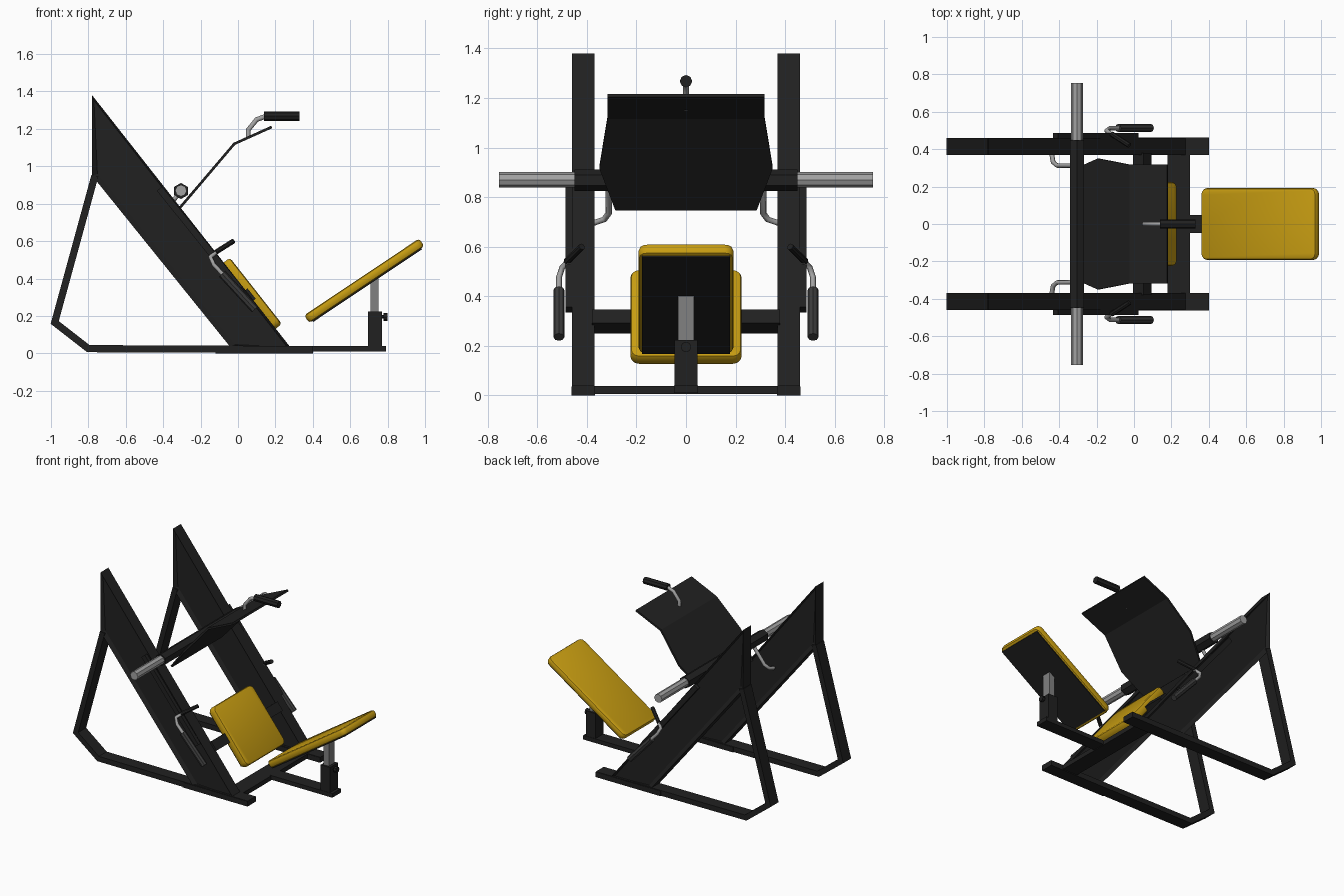
import bpy, bmesh, math
from mathutils import Vector, Matrix

if "Cube" in bpy.data.objects:
    bpy.data.objects.remove(bpy.data.objects["Cube"], do_unlink=True)


def material(name, rgb):
    m = bpy.data.materials.new(name)
    m.use_nodes = True
    m.diffuse_color = (*rgb, 1)
    m.node_tree.nodes["Principled BSDF"].inputs["Base Color"].default_value = (*rgb, 1)
    return m


BLACK = material("black_paint", (0.015, 0.015, 0.015))
YELLOW = material("yellow_vinyl", (0.58, 0.34, 0.006))
STEEL = material("bright_steel", (0.36, 0.36, 0.36))
GREY = material("grey_steel", (0.22, 0.22, 0.22))
GRIP = material("dark_grey_rubber", (0.045, 0.045, 0.045))


def finish(name, bm, mat):
    bmesh.ops.recalc_face_normals(bm, faces=bm.faces)
    me = bpy.data.meshes.new(name)
    bm.to_mesh(me)
    bm.free()
    me.materials.append(mat)
    ob = bpy.data.objects.new(name, me)
    bpy.context.collection.objects.link(ob)
    return ob


def prism(name, pts, y0, y1, mat, recess=0):
    """Extrude an x-z outline between two y values, optionally recessing both sides."""
    bm = bmesh.new()
    face = bm.faces.new([bm.verts.new((x, y0, z)) for x, z in pts])
    ext = bmesh.ops.extrude_face_region(bm, geom=[face])
    bmesh.ops.translate(bm, vec=(0, y1 - y0, 0),
                        verts=[g for g in ext["geom"] if isinstance(g, bmesh.types.BMVert)])
    bmesh.ops.recalc_face_normals(bm, faces=bm.faces)
    if recess:
        sides = [f for f in bm.faces if abs(f.normal.y) > 0.9]
        bmesh.ops.inset_individual(bm, faces=sides, thickness=0.03, depth=-recess)
    return finish(name, bm, mat)


def band(name, path, width, y0, y1, mat):
    """Flat bar following an x-z path with mitred corners."""
    p = [Vector(q) for q in path]
    left, right = [], []
    for i, q in enumerate(p):
        a = (q - p[i - 1]).normalized() if i else (p[1] - q).normalized()
        b = (p[i + 1] - q).normalized() if i < len(p) - 1 else a
        na, nb = Vector((-a.y, a.x)), Vector((-b.y, b.x))
        n = (na + nb).normalized()
        off = n * (width / 2 / n.dot(na))
        left.append(q + off)
        right.append(q - off)
    return prism(name, left + right[::-1], y0, y1, mat)


def box(name, centre, size, mat, tilt=0):
    bm = bmesh.new()
    bmesh.ops.create_cube(bm, size=1)
    bm.transform(Matrix.Translation(centre) @ Matrix.Rotation(tilt, 4, "Y")
                 @ Matrix.Diagonal((*size, 1)))
    return finish(name, bm, mat)


def rod(name, a, b, radius, mat, sides=8):
    a, b = Vector(a), Vector(b)
    bm = bmesh.new()
    bmesh.ops.create_cone(bm, cap_ends=True, segments=sides, radius1=radius,
                          radius2=radius, depth=(b - a).length)
    turn = (b - a).to_track_quat("Z", "Y").to_matrix().to_4x4()
    bm.transform(Matrix.Translation((a + b) / 2) @ turn)
    return finish(name, bm, mat)


def pipe(name, pts, radius, mat):
    """Bent tube through the given points."""
    cu = bpy.data.curves.new(name, "CURVE")
    cu.dimensions = "3D"
    cu.bevel_depth, cu.bevel_resolution, cu.use_fill_caps = radius, 1, True
    sp = cu.splines.new("POLY")
    sp.points.add(len(pts) - 1)
    for point, co in zip(sp.points, pts):
        point.co = (*co, 1)
    cu.materials.append(mat)
    ob = bpy.data.objects.new(name, cu)
    bpy.context.collection.objects.link(ob)
    return ob


def pad(name, centre, size, tilt):
    """Upholstered cushion with rounded corners and a black backing board."""
    bm = bmesh.new()
    bmesh.ops.create_cube(bm, size=1)
    bm.transform(Matrix.Diagonal((*size, 1)))
    corners = [e for e in bm.edges if abs(e.verts[0].co.z - e.verts[1].co.z) > 0.01]
    bmesh.ops.bevel(bm, geom=corners, offset=0.035, segments=3, profile=0.5, affect="EDGES")
    rim = [e for e in bm.edges if abs(e.verts[0].co.z - e.verts[1].co.z) < 0.001]
    bmesh.ops.bevel(bm, geom=rim, offset=0.016, segments=2, profile=0.5, affect="EDGES")
    place = Matrix.Translation(centre) @ Matrix.Rotation(tilt, 4, "Y")
    bm.transform(place)
    ob = finish(name, bm, YELLOW)
    bpy.context.view_layer.objects.active = ob
    ob.select_set(True)
    bpy.ops.object.shade_smooth_by_angle()
    ob.select_set(False)
    under = place @ Vector((0, 0, -size[2] / 2 - 0.002))
    box(name + "_backing", under, (size[0] - 0.04, size[1] - 0.03, 0.009), BLACK, tilt)


# Side frames, each with a recessed sloping panel and a rear brace loop
SLOPE = math.atan2(0.786, 0.618)
for s, side in ((1, "back"), (-1, "front")):
    inner, outer = s * 0.37, s * 0.46
    prism(side + "_slope_panel", [(-0.78, 1.38), (-0.78, 0.95), (-0.03, 0.02), (0.29, 0.02)],
          inner, outer, BLACK, recess=0.015)
    band(side + "_base_loop", [(0.4, 0.02), (-0.8, 0.025), (-0.98, 0.165), (-0.765, 0.95)],
         0.038, inner, outer, BLACK)
    box(side + "_foot_plate", (0.14, s * 0.415, 0.018), (0.52, 0.094, 0.036), BLACK)
    band(side + "_guide_strip", [(-0.42, 0.88), (0.01, 0.345)], 0.035, outer, s * 0.487, BLACK)

    # Hand lever outside the panel
    pipe(side + "_lever_pipe", [(-0.115, s * 0.475, 0.54), (-0.148, s * 0.5, 0.515),
                                (-0.13, s * 0.513, 0.475), (-0.07, s * 0.513, 0.41)], 0.012, STEEL)
    rod(side + "_lever_grip", (-0.085, s * 0.513, 0.425), (0.09, s * 0.513, 0.235), 0.022, GRIP)
    rod(side + "_lever_peg", (-0.12, s * 0.482, 0.54), (-0.025, s * 0.42, 0.6), 0.014, BLACK)

    # Sled release pipe and weight horn
    pipe(side + "_release_pipe", [(-0.44, s * 0.375, 0.695), (-0.432, s * 0.33, 0.71),
                                  (-0.41, s * 0.312, 0.735), (-0.32, s * 0.312, 0.85)], 0.013, STEEL)
    rod(side + "_weight_horn", (-0.305, s * 0.44, 0.87), (-0.305, s * 0.755, 0.87), 0.031, STEEL)

# Sled axle
rod("sled_axle", (-0.305, -0.45, 0.868), (-0.305, 0.45, 0.868), 0.043, BLACK, 6)

# Bent foot platform: rows of (x, z, half width)
bm = bmesh.new()
rows = [(-0.335, 0.75, 0.285), (-0.19, 0.92, 0.35), (-0.02, 1.12, 0.317), (0.18, 1.21, 0.317)]
pairs = [(bm.verts.new((x, -w, z)), bm.verts.new((x, w, z))) for x, z, w in rows]
for (a, b), (c, d) in zip(pairs, pairs[1:]):
    bm.faces.new((a, b, d, c))
platform = finish("foot_platform", bm, BLACK)
solid = platform.modifiers.new("thickness", "SOLIDIFY")
solid.thickness, solid.offset = 0.014, 0

# Platform handle
pipe("platform_handle_pipe", [(0.055, 0, 1.15), (0.055, 0, 1.195), (0.1, 0, 1.25),
                              (0.15, 0, 1.268)], 0.013, STEEL)
rod("platform_handle_grip", (0.14, 0, 1.268), (0.33, 0, 1.268), 0.025, BLACK)

# Cross members and centre rail
box("upper_cross_beam", (0.045, 0, 0.298), (0.07, 0.76, 0.07), BLACK, SLOPE)
box("lower_cross_beam", (0.24, 0, 0.022), (0.12, 0.76, 0.032), BLACK)
box("centre_rail", (0.54, 0, 0.025), (0.5, 0.096, 0.03), BLACK)

# Seat post with locking knob
box("post_sleeve", (0.732, 0, 0.13), (0.075, 0.092, 0.185), BLACK)
box("seat_post", (0.73, 0, 0.305), (0.042, 0.066, 0.19), GREY)
rod("post_knob_stem", (0.76, 0, 0.195), (0.785, 0, 0.195), 0.01, BLACK)
rod("post_knob", (0.778, 0, 0.195), (0.798, 0, 0.195), 0.021, BLACK)

# Cushions
pad("reclined_pad", (0.675, 0, 0.388), (0.74, 0.385, 0.05), -0.589)
pad("slope_pad", (0.072, 0, 0.316), (0.45, 0.45, 0.06), SLOPE)
